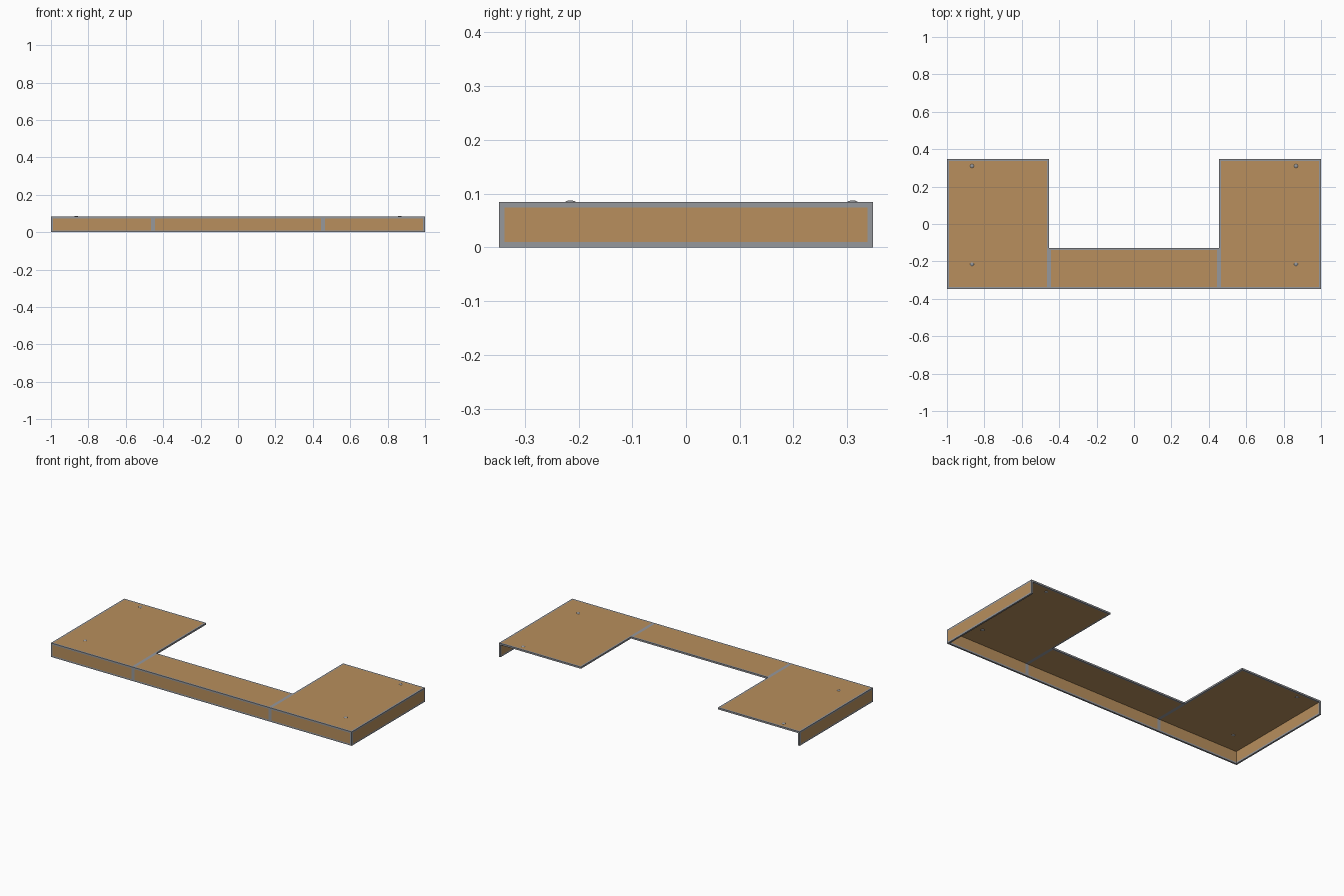
import bpy
import bmesh
from mathutils import Matrix, Vector

if "Cube" in bpy.data.objects:
    bpy.data.objects.remove(bpy.data.objects["Cube"])

X, Y, Z = 1.0, 0.348, 0.084   # outer half sizes and top height
XI, YI = 0.455, -0.128        # inner edge of wings, back edge of bridge
B = 0.01                      # edge bar thickness


def material(name, rgb):
    m = bpy.data.materials.new(name)
    m.diffuse_color = (*rgb, 1)
    m.use_nodes = True
    m.node_tree.nodes["Principled BSDF"].inputs["Base Color"].default_value = m.diffuse_color
    return m


WOOD = material("wood brown", (0.479, 0.275, 0.109))
GREY = material("metal grey", (0.305, 0.314, 0.335))


def finish(bm, name, mat):
    me = bpy.data.meshes.new(name)
    bm.to_mesh(me)
    bm.free()
    me.materials.append(mat)
    ob = bpy.data.objects.new(name, me)
    bpy.context.collection.objects.link(ob)
    return ob


def boxes(name, ranges, mat):
    bm = bmesh.new()
    for lo, hi in ranges:
        lo, hi = Vector(lo), Vector(hi)
        m = Matrix.Translation((lo + hi) / 2) @ Matrix.Diagonal((*(hi - lo), 1))
        bmesh.ops.create_cube(bm, size=1, matrix=m)
    return finish(bm, name, mat)


def framed_top(name, x0, x1, y0, y1):
    # wooden board with a grey bar round its edge
    z0 = Z - B
    boxes(name + "_board", [((x0 + B, y0 + B, z0), (x1 - B, y1 - B, Z))], WOOD)
    boxes(name + "_edge", [
        ((x0, y0, z0), (x1, y0 + B, Z)), ((x0, y1 - B, z0), (x1, y1, Z)),
        ((x0, y0 + B, z0), (x0 + B, y1 - B, Z)),
        ((x1 - B, y0 + B, z0), (x1, y1 - B, Z))], GREY)


def front_panel(name, x0, x1):
    # apron hanging below the front edge
    y0, y1 = -Y, -Y + B
    boxes(name + "_board", [((x0 + B, y0, B), (x1 - B, y1, Z - B))], WOOD)
    boxes(name + "_edge", [
        ((x0, y0, 0), (x1, y1, B)), ((x0, y0, B), (x0 + B, y1, Z - B)),
        ((x1 - B, y0, B), (x1, y1, Z - B))], GREY)


# bridge
framed_top("bridge_top", -XI, XI, -Y, YI)
front_panel("bridge_front", -XI, XI)

# wings with fronts, side aprons and studs
for side, s in (("left", -1), ("right", 1)):
    x0, x1 = sorted((s * XI, s * X))
    framed_top(side + "_wing_top", x0, x1, -Y, Y)
    front_panel(side + "_wing_front", x0, x1)
    a, b = sorted((s * X, s * (X - B)))
    boxes(side + "_side_board", [((a, -Y + B, B), (b, Y - B, Z - B))], WOOD)
    boxes(side + "_side_edge", [((a, -Y + B, 0), (b, Y, B)),
                                ((a, Y - B, B), (b, Y, Z - B))], GREY)
    bm = bmesh.new()
    for y in (-0.215, 0.31):
        m = Matrix.Translation((s * 0.866, y, Z - B / 2)) @ Matrix.Diagonal((0.013, 0.013, 0.0085, 1))
        bmesh.ops.create_uvsphere(bm, u_segments=12, v_segments=8, radius=1, matrix=m)
    finish(bm, side + "_studs", GREY)
